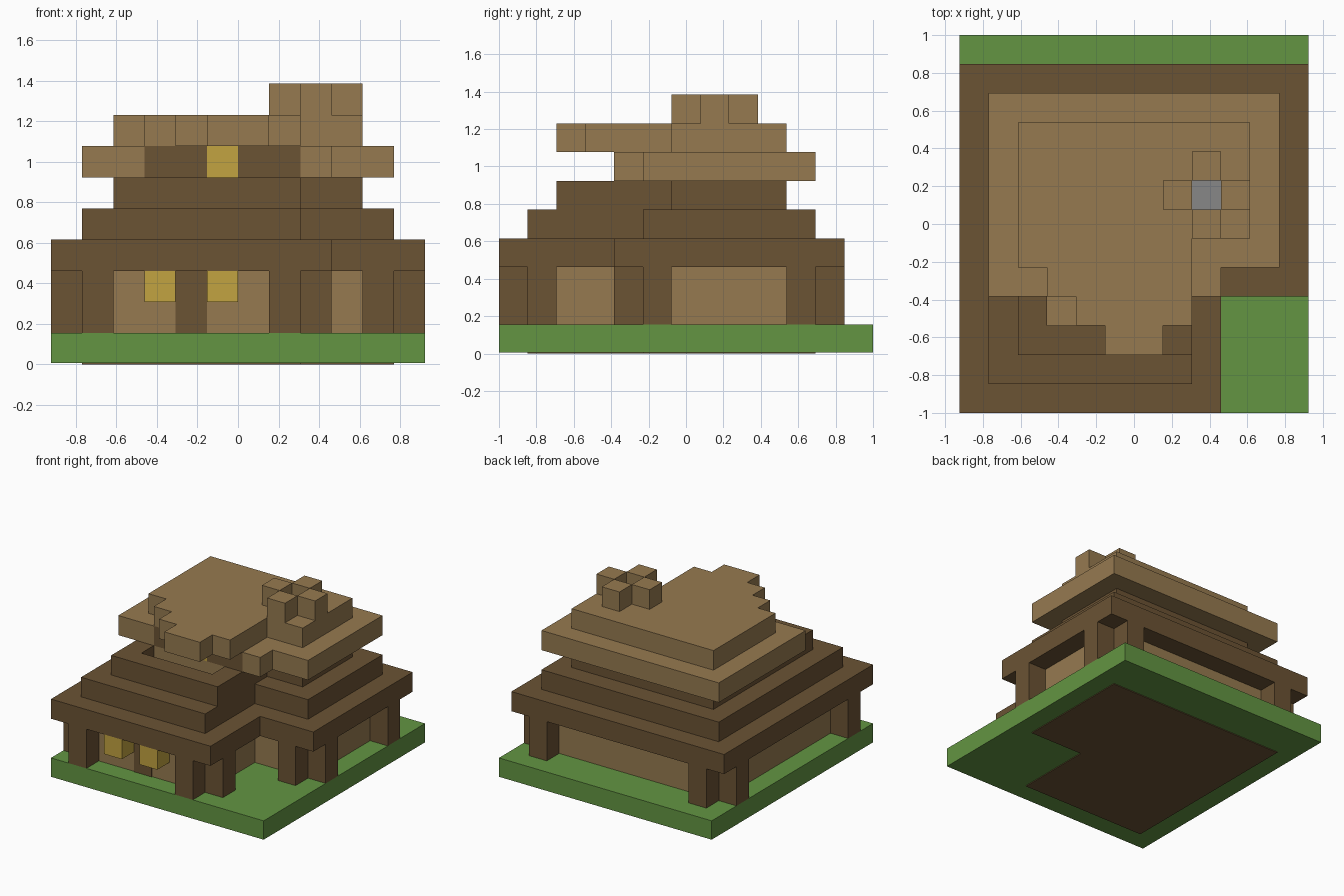
import bpy, bmesh

old = bpy.data.objects.get("Cube")
if old:
    bpy.data.objects.remove(old)

U = 2 / 13          # block size
THIN = 0.006 / U    # plate thickness in blocks


def material(name, *rgb):
    lin = [((c / 255 + 0.055) / 1.055) ** 2.4 for c in rgb] + [1]
    m = bpy.data.materials.new(name)
    m.use_nodes = True
    m.diffuse_color = lin
    m.node_tree.nodes["Principled BSDF"].inputs["Base Color"].default_value = lin
    return m


grass = material("grass green", 99, 149, 66)
dark = material("dark wood", 107, 83, 52)
tan = material("light wood", 150, 122, 80)
yellow = material("window yellow", 194, 163, 65)
grey = material("hearth grey", 135, 135, 135)


def prism(name, mat, outline, z0, z1):
    """Extrude a plan outline, given in blocks, between two heights."""
    bm = bmesh.new()
    base = bm.faces.new([bm.verts.new(((x - 6) * U, (y - 6.5) * U, z0 * U)) for x, y in outline])
    top = bmesh.ops.extrude_face_region(bm, geom=[base], use_keep_orig=True)["geom"]
    bmesh.ops.translate(bm, vec=(0, 0, (z1 - z0) * U),
                        verts=[g for g in top if isinstance(g, bmesh.types.BMVert)])
    bmesh.ops.recalc_face_normals(bm, faces=bm.faces)
    me = bpy.data.meshes.new(name)
    bm.to_mesh(me)
    bm.free()
    me.materials.append(mat)
    ob = bpy.data.objects.new(name, me)
    bpy.context.collection.objects.link(ob)
    return ob


def box(name, mat, x, y, z, w=1, d=1, h=1):
    return prism(name, mat, [(x, y), (x + w, y), (x + w, y + d), (x, y + d)], z, z + h)


def ell(x0, y0, x1, y1, nx, ny):
    """Rectangle with its front left corner notched away."""
    return [(x0, y0), (nx, y0), (nx, ny), (x1, ny), (x1, y1), (x0, y1)]


# Ground and the floor seen from underneath
house = ell(1, 1, 11, 11, 8, 5)
box("lawn", grass, 0, 0, THIN, 12, 13, 1 - THIN)
prism("floor_underside", dark, house, 0, THIN)

# Ground storey
prism("house_walls", tan, house, 1, 3)
for x, y in [(1, 0), (0, 1), (7, 0), (8, 1), (10, 4), (11, 5),
             (11, 10), (10, 11), (1, 11), (0, 10)]:
    box("corner_post", dark, x, y, 1, h=2)
box("front_middle_post", dark, 4, 1 - THIN, 1, d=THIN, h=2)
for x in (3, 5):
    box("front_window", yellow, x, 0, 2)

# Dark stepped eaves
prism("eave_lower", dark, ell(0, 0, 12, 12, 9, 4), 3, 4)
prism("eave_middle", dark, ell(1, 1, 11, 11, 8, 5), 4, 5)

# Upper eave with the balcony pit at the front
rear = prism("eave_upper_rear", dark, ell(2, 4, 10, 10, 8, 6), 5, 6)
rear.data.materials.append(tan)
front = min(rear.data.polygons, key=lambda p: p.center.y)
front.material_index = 1
prism("balcony_rim", dark, [(2, 2), (8, 2), (8, 4), (7, 4), (7, 3), (3, 3), (3, 4), (2, 4)], 5, 6)
box("balcony_floor", tan, 3, 3, 5, 4, 1, THIN)

# Attic wall and window
box("attic_wall_right", dark, 3, 4, 6, w=2)
box("attic_window", yellow, 5, 4, 6)
box("attic_wall_left", dark, 6, 4, 6, w=2)

# Light roof
prism("roof_lower", tan, [(1, 4), (3, 4), (3, 5), (8, 5), (8, 4), (9, 4), (9, 5),
                          (11, 5), (11, 11), (1, 11)], 6, 7)
prism("roof_upper", tan, [(5, 2), (7, 2), (7, 3), (8, 3), (8, 6), (10, 6), (10, 10),
                          (2, 10), (2, 5), (3, 5), (3, 4), (4, 4), (4, 3), (5, 3)], 7, 8)

# Chimney: four blocks around a grey centre
for x, y in [(8, 6), (7, 7), (9, 7), (8, 8)]:
    box("chimney_block", tan, x, y, 8)
box("chimney_centre", grey, 8, 7, 8, h=THIN)
